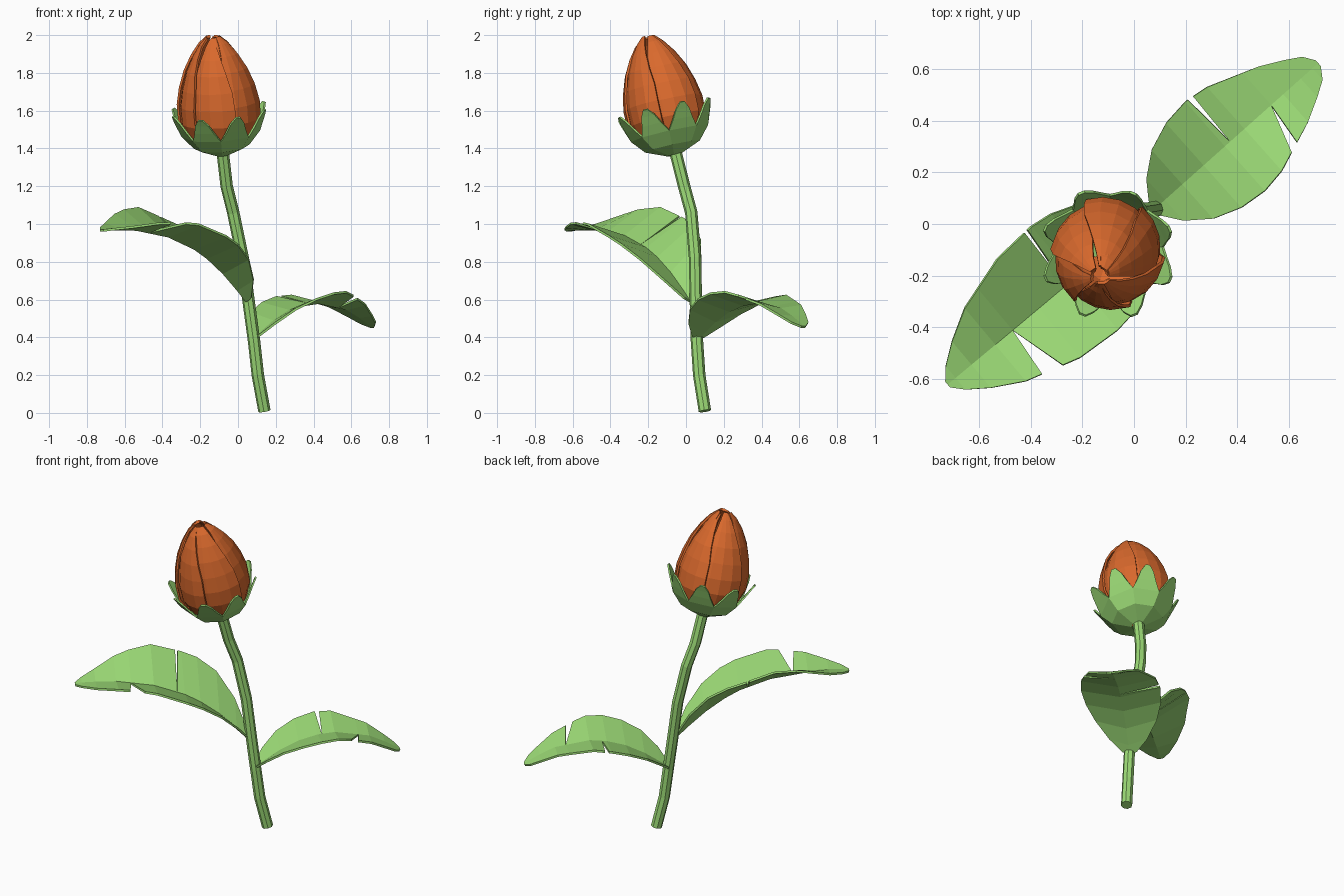
import bpy, math
from mathutils import Vector, Matrix

if "Cube" in bpy.data.objects:
    bpy.data.objects.remove(bpy.data.objects["Cube"])


def material(name, rgb):
    m = bpy.data.materials.new(name)
    m.diffuse_color = (*rgb, 1)
    m.use_nodes = True
    m.node_tree.nodes["Principled BSDF"].inputs["Base Color"].default_value = m.diffuse_color
    return m


GREEN = material("leaf green", (0.33, 0.70, 0.18))
ORANGE = material("petal orange", (0.70, 0.142, 0.026))


def add_mesh(name, verts, faces, mat, thick=0.0, matrix=None):
    me = bpy.data.meshes.new(name)
    me.from_pydata([tuple(v) for v in verts], [], faces)
    me.materials.append(mat)
    ob = bpy.data.objects.new(name, me)
    bpy.context.collection.objects.link(ob)
    if matrix is not None:
        ob.matrix_world = matrix
    if thick:
        s = ob.modifiers.new("thickness", "SOLIDIFY")
        s.thickness = thick
        s.offset = 0
    return ob


def interp(table, s, col):
    for a, b in zip(table, table[1:]):
        if s <= b[0]:
            f = (s - a[0]) / (b[0] - a[0])
            return a[col] + f * (b[col] - a[col])
    return table[-1][col]


# Stem: eight-sided tube along a bent path
path = [(.14, .10, .01), (.105, .07, .2), (.085, .058, .38), (.055, .052, .6),
        (.025, .048, .82), (-.025, .028, 1.06), (-.06, -.01, 1.2), (-.082, -.058, 1.39)]
cu = bpy.data.curves.new("stem", "CURVE")
cu.dimensions = "3D"
cu.bevel_depth = 0.033
cu.bevel_resolution = 2
cu.use_fill_caps = True
sp = cu.splines.new("POLY")
sp.points.add(len(path) - 1)
for p, co in zip(sp.points, path):
    p.co = (*co, 1)
cu.materials.append(GREEN)
stem = bpy.data.objects.new("stem", cu)
bpy.context.collection.objects.link(stem)
bpy.context.view_layer.objects.active = stem
stem.select_set(True)
bpy.ops.object.convert(target="MESH")
for p in stem.data.polygons:
    p.use_smooth = False


# Leaves: V-folded blades; each side has one wedge torn out toward the midrib
def leaf(name, base, tip, table, slopes, tears):
    """table rows: distance, half width, midrib z; tears: (side, midrib s, edge s1, edge s2)"""
    base, tip = Vector(base), Vector(tip)
    d = (tip - base).normalized()
    n = Vector((-d.y, d.x))
    length = table[-1][0]
    stations = sorted([r[0] for r in table] + [t[1] for t in tears])

    def point(rib_s, edge_s, side):
        w = interp(table, edge_s, 1)
        k = slopes[0 if side > 0 else 1] * (1 + 0.8 * max(0, 1 - 3 * edge_s / length))
        k *= min(1, 2.5 * (1 - edge_s / length) + .1)
        xy = base + d * edge_s + n * w * side
        return (xy.x, xy.y, interp(table, edge_s, 2) + w * k)

    verts, faces = [], []
    for s in stations:
        xy = base + d * s
        verts.append((xy.x, xy.y, interp(table, s, 2)))
    for side in (1, -1):
        before, after = [], []
        for s in stations:
            tear = next((t for t in tears if t[0] == side and t[1] == s), None)
            e1, e2 = (tear[2], tear[3]) if tear else (s, s)
            verts.append(point(s, e1, side))
            before.append(len(verts) - 1)
            if tear:
                verts.append(point(s, e2, side))
            after.append(len(verts) - 1)
        for i in range(len(stations) - 1):
            f = (i, i + 1, before[i + 1], after[i])
            faces.append(f if side > 0 else f[::-1])
    add_mesh(name, verts, faces, GREEN, 0.012)


leaf("lower_leaf", (.085, .062), (.71, .62),
     [(0, .04, .39), (.05, .11, .425), (.14, .18, .485), (.25, .22, .54), (.36, .232, .572),
      (.46, .218, .583), (.66, .145, .55), (.75, .097, .508), (.81, .06, .474), (.84, .015, .455)],
     (.17, .26), [(1, .386, .372, .396), (-1, .598, .536, .577)])
leaf("upper_leaf", (.045, .02), (-.72, -.62),
     [(0, .04, .59), (.06, .13, .65), (.16, .21, .74), (.27, .25, .82), (.36, .262, .87),
      (.54, .25, .935), (.76, .185, .97), (.88, .118, .972), (.96, .06, .97), (1.0, .015, .965)],
     (.25, .60), [(-1, .405, .38, .396), (1, .673, .61, .694)])

# Flower head frame: tilted along the end of the stem
axis = Vector((-.05, -.14, .63)).normalized()
HEAD = Matrix.Translation((-.083, -.063, 1.37)) @ Vector((0, 0, 1)).rotation_difference(axis).to_matrix().to_4x4()


def polar(r, a, h):
    return (r * math.cos(a), r * math.sin(a), h)


# Calyx: eight-sided cup with a flared, pointed sepal on every side
N = 8
verts, faces = [], []
rings = [(.035, 0), (.145, .045), (.205, .115)]
for r, h in rings:
    verts += [polar(r, math.tau * i / N, h) for i in range(N)]
for j in range(2):
    for i in range(N):
        k = (i + 1) % N
        faces.append((j * N + i, j * N + k, (j + 1) * N + k, (j + 1) * N + i))
for i in range(N):
    mid = math.tau * (i + .5) / N
    prev = (2 * N + i, 2 * N + (i + 1) % N)
    for r, h, w in ((.225, .165, .25), (.245, .21, .16), (.262, .245, .05)):
        verts += [polar(r, mid - w, h), polar(r, mid + w, h)]
        cur = (len(verts) - 2, len(verts) - 1)
        faces.append((prev[0], prev[1], cur[1], cur[0]))
        prev = cur
add_mesh("calyx", verts, faces, GREEN, 0.01, HEAD)

# Bud: overlapping petals swirled round a closed core
profile = [(.06, .10), (.11, .175), (.19, .207), (.28, .208), (.37, .19),
           (.46, .16), (.54, .118), (.60, .075), (.635, .035)]


def petal(name, angle, half, scale, stretch, swirl=0.07, cols=5):
    verts, faces = [], []
    for j, (h, r) in enumerate(profile):
        w = half * (1 if j < 5 else 1 - .11 * (j - 4))
        for c in range(cols):
            u = 2 * c / (cols - 1) - 1
            verts.append(polar(r * scale * (1 + swirl * u), angle + w * u, h * stretch))
    for j in range(len(profile) - 1):
        for c in range(cols - 1):
            a = j * cols + c
            faces.append((a, a + 1, a + cols + 1, a + cols))
    add_mesh(name, verts, faces, ORANGE, 0.012, HEAD)


for i in range(6):
    petal(f"outer_petal_{i + 1}", math.tau * i / 6 + .3, .64, .97, (1, .985, 1.005)[i % 3])
for i in range(3):
    petal(f"inner_petal_{i + 1}", math.tau * i / 3 + .8, 1.15, .85, 1.0)
